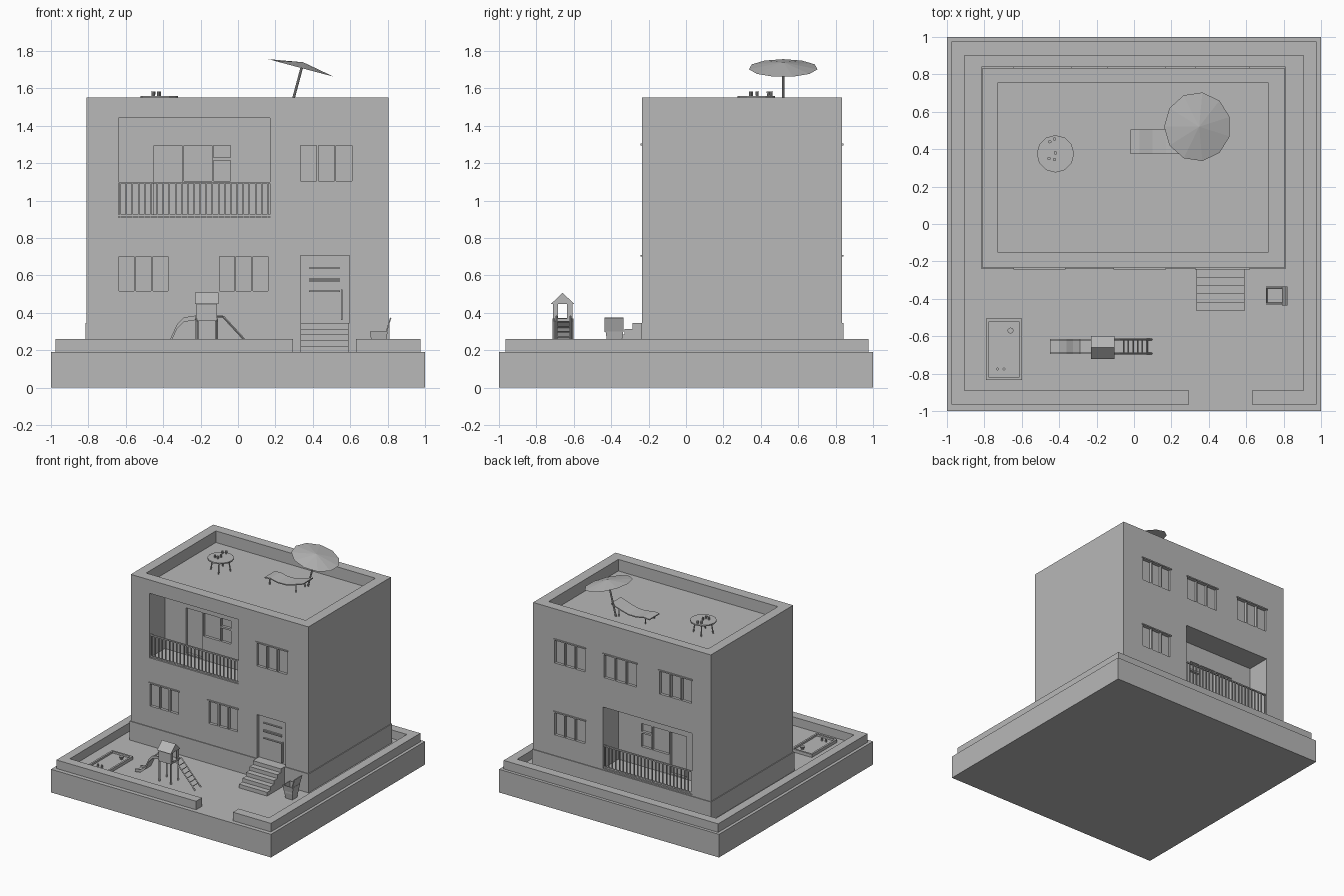
import bpy, bmesh, math
from mathutils import Vector, Matrix

if "Cube" in bpy.data.objects:
    bpy.data.objects.remove(bpy.data.objects["Cube"], do_unlink=True)

grey = bpy.data.materials.new("plaster_grey")
grey.use_nodes = True
colour = (0.48, 0.48, 0.48, 1)
grey.diffuse_color = colour
grey.node_tree.nodes["Principled BSDF"].inputs["Base Color"].default_value = colour


def box(bm, x, y, z):
    """Box from three (low, high) ranges."""
    size = Vector((x[1] - x[0], y[1] - y[0], z[1] - z[0]))
    mid = Vector((sum(x), sum(y), sum(z))) / 2
    m = Matrix.Translation(mid) @ Matrix.Diagonal(size.to_4d())
    return bmesh.ops.create_cube(bm, size=1, matrix=m)["verts"]


def rod(bm, a, b, r, sides=6, r2=None):
    """Cylinder or cone between two points."""
    a, b = Vector(a), Vector(b)
    d = b - a
    m = Matrix.Translation((a + b) / 2) @ d.to_track_quat("Z", "Y").to_matrix().to_4x4()
    bmesh.ops.create_cone(bm, cap_ends=True, segments=sides, radius1=r,
                          radius2=r if r2 is None else r2, depth=d.length, matrix=m)


def prism(bm, points, along):
    """Extrude a flat outline along a vector."""
    face = bm.faces.new([bm.verts.new(p) for p in points])
    out = bmesh.ops.extrude_face_region(bm, geom=[face], use_keep_orig=True)
    moved = [v for v in out["geom"] if isinstance(v, bmesh.types.BMVert)]
    bmesh.ops.translate(bm, verts=moved, vec=along)


def make(name, bm):
    bmesh.ops.recalc_face_normals(bm, faces=bm.faces[:])
    mesh = bpy.data.meshes.new(name)
    bm.to_mesh(mesh)
    bm.free()
    mesh.materials.append(grey)
    obj = bpy.data.objects.new(name, mesh)
    bpy.context.collection.objects.link(obj)
    return obj


def cut(obj, boxes):
    """Subtract boxes and drop the cutter."""
    bm = bmesh.new()
    for b in boxes:
        box(bm, *b)
    cutter = make("cutter", bm)
    cutter.hide_render = True
    mod = obj.modifiers.new("cut", "BOOLEAN")
    mod.operation, mod.solver, mod.object = "DIFFERENCE", "EXACT", cutter
    bpy.context.view_layer.objects.active = obj
    bpy.ops.object.modifier_apply(modifier=mod.name)
    bpy.data.objects.remove(cutter, do_unlink=True)


# Plot and garden wall
GROUND = 0.19
bm = bmesh.new()
box(bm, (-1, 1), (-1, 1), (0, GROUND))
make("plot", bm)
bm = bmesh.new()
outline = [(0.295, -0.89), (0.295, -0.965), (-0.975, -0.965), (-0.975, 0.975), (0.975, 0.975),
           (0.975, -0.965), (0.63, -0.965), (0.63, -0.89), (0.905, -0.89), (0.905, 0.9),
           (-0.905, 0.9), (-0.905, -0.89)]
prism(bm, [(x, y, GROUND) for x, y in outline], (0, 0, 0.07))
make("garden_wall", bm)

# House shell with sunken roof and two balconies
FRONT, BACK, ROOF = -0.235, 0.835, 1.455
bm = bmesh.new()
box(bm, (-0.81, 0.805), (FRONT, BACK), (GROUND, 1.55))
house = make("house", bm)
BAY, DEPTH = (-0.64, 0.17), 0.2
cut(house, [((-0.73, 0.72), (-0.15, 0.755), (ROOF, 2)),
            (BAY, (-1, FRONT + DEPTH), (0.91, 1.44)),
            (BAY, (BACK - DEPTH, 2), (0.355, 0.86))])

# Window panes and door recess
panes, lintels = [], bmesh.new()


def recess(x, z, wall, side, depth=0.022):
    panes.append((x, sorted((wall + side * 0.02, wall - side * depth)), z))


def window(x0, x1, z0, z1, wall, side):
    step = (x1 - x0) / 3
    for i in range(3):
        left = x0 + i * step
        recess((left + 0.005, left + step - 0.005), (z0, z1), wall, side)
    box(lintels, (x0 - 0.005, x1 + 0.005), sorted((wall - side * 0.01, wall + side * 0.008)),
        (z1, z1 + 0.01))


LOW, HIGH = (0.515, 0.7), (1.105, 1.295)
for x0, x1, zs in [(-0.64, -0.37, LOW), (-0.105, 0.165, LOW), (0.33, 0.615, HIGH)]:
    window(x0, x1, *zs, FRONT, -1)
for x0, x1, zs in [(0.33, 0.615, LOW), (0.33, 0.615, HIGH), (-0.14, 0.165, HIGH),
                   (-0.64, -0.34, HIGH)]:
    window(x0, x1, *zs, BACK, 1)
for wall, side, floor, dz in [(FRONT + DEPTH, -1, 0.92, 0), (BACK - DEPTH, 1, 0.365, -0.59)]:
    recess((-0.45, -0.3), (floor, 1.295 + dz), wall, side)
    recess((-0.29, -0.14), (1.105 + dz, 1.295 + dz), wall, side)
    recess((-0.13, -0.04), (1.105 + dz, 1.215 + dz), wall, side)
    recess((-0.13, -0.04), (1.23 + dz, 1.295 + dz), wall, side)
recess((0.335, 0.595), (0.345, 0.705), FRONT, -1, 0.03)
cut(house, panes)
make("lintels", lintels)

# Plinth
bm = bmesh.new()
box(bm, (-0.816, 0.811), (FRONT - 0.006, BACK + 0.006), (GROUND, 0.345))
make("plinth", bm)

# Front door trim
bm = bmesh.new()
for z in (0.64, 0.58, 0.57, 0.515):
    box(bm, (0.38, 0.545), (FRONT + 0.018, FRONT + 0.035), (z - 0.003, z + 0.003))
box(bm, (0.55, 0.558), (FRONT + 0.01, FRONT + 0.035), (0.36, 0.525))
make("door_trim", bm)

# Front steps
bm = bmesh.new()
for i in range(5):
    box(bm, (0.335, 0.59), (-0.285 - i * 0.045, FRONT + 0.01), (GROUND, 0.345 - i * 0.031))
make("front_steps", bm)

# Balcony railings
for name, y, z in [("front_railing", FRONT + 0.012, 0.91), ("back_railing", BACK - 0.012, 0.355)]:
    bm = bmesh.new()
    for h in (0.01, 0.185):
        box(bm, BAY, (y - 0.006, y + 0.006), (z + h - 0.005, z + h + 0.005))
    for i in range(25):
        x = BAY[0] + 0.01 + i * 0.0329
        box(bm, (x - 0.004, x + 0.004), (y - 0.004, y + 0.004), (z, z + 0.185))
    make(name, bm)

# Play tower: legs, platform, cabin and gable roof
bm = bmesh.new()
for x in (-0.22, -0.115):
    for y in (-0.705, -0.61):
        rod(bm, (x, y, GROUND), (x, y, 0.37), 0.008, 4)
box(bm, (-0.225, -0.11), (-0.71, -0.605), (0.355, 0.37))
for y in (-0.708, -0.612):
    box(bm, (-0.222, -0.113), (y - 0.004, y + 0.004), (0.36, 0.45))
for x in (-0.22, -0.115):
    for y in (-0.698, -0.622):
        box(bm, (x - 0.003, x + 0.003), (y - 0.014, y + 0.014), (0.36, 0.45))
prism(bm, [(-0.23, -0.722, 0.447), (-0.23, -0.66, 0.507), (-0.23, -0.598, 0.447)],
      (0.125, 0, 0))
make("play_tower", bm)

# Slide with side rails, and ladder
bm = bmesh.new()
path = [(-0.225, 0.365), (-0.29, 0.355), (-0.325, 0.32), (-0.36, 0.245), (-0.4, 0.212),
        (-0.45, 0.205)]
for y, width, up in [(-0.69, 0.07, 0.006), (-0.695, 0.007, 0.02), (-0.622, 0.007, 0.02)]:
    top = [(x, y, z + up) for x, z in path]
    prism(bm, top + [(x, y, z - 0.004) for x, z in reversed(path)], (0, width, 0))
make("slide", bm)
bm = bmesh.new()
foot, head = Vector((0.095, 0, GROUND)), Vector((-0.08, 0, 0.38))
for y in (-0.692, -0.618):
    side = Vector((0, y, 0))
    rod(bm, foot + side, head + side, 0.006, 4)
    rod(bm, head + side, (-0.115, y, 0.38), 0.006, 4)
for i in range(1, 7):
    p = foot.lerp(head, i / 7)
    rod(bm, p + Vector((0, -0.692, 0)), p + Vector((0, -0.618, 0)), 0.004, 4)
make("ladder", bm)

# Sandbox with bucket and toys
bm = bmesh.new()
for x in (-0.79, -0.615):
    box(bm, (x, x + 0.015), (-0.835, -0.505), (GROUND, 0.215))
for y in (-0.835, -0.52):
    box(bm, (-0.79, -0.6), (y, y + 0.015), (GROUND, 0.215))
box(bm, (-0.78, -0.61), (-0.825, -0.515), (GROUND, 0.2))
rod(bm, (-0.66, -0.57, 0.2), (-0.66, -0.57, 0.225), 0.012, 10, 0.016)
for x in (-0.73, -0.695):
    rod(bm, (x, -0.775, 0.2), (x, -0.775, 0.22), 0.008, 8)
make("sandbox", bm)

# Bin with open lid
bm = bmesh.new()
for v in box(bm, (0.705, 0.8), (-0.43, -0.335), (GROUND, 0.3)):
    if v.co.z < 0.2:
        v.co.x += (0.7525 - v.co.x) * 0.35
        v.co.y += (-0.3825 - v.co.y) * 0.35
rim = max(bm.faces, key=lambda f: f.calc_center_median().z)
bmesh.ops.inset_individual(bm, faces=[rim], thickness=0.01)
hole = bmesh.ops.extrude_discrete_faces(bm, faces=[rim])["faces"][0]
bmesh.ops.translate(bm, verts=hole.verts[:], vec=(0, 0, -0.06))
prism(bm, [(0.79, -0.435, 0.3), (0.797, -0.435, 0.298), (0.82, -0.435, 0.372),
           (0.813, -0.435, 0.374)], (0, 0.1, 0))
make("bin", bm)

# Roof table with cups
bm = bmesh.new()
centre = Vector((-0.42, 0.375, 0))
rod(bm, centre + Vector((0, 0, 1.55)), centre + Vector((0, 0, 1.56)), 0.1, 12)
for i in range(4):
    d = Vector((math.cos(i * math.pi / 2 + 0.4), math.sin(i * math.pi / 2 + 0.4), 0))
    rod(bm, centre + d * 0.075 + Vector((0, 0, ROOF)), centre + d * 0.06 + Vector((0, 0, 1.55)),
        0.005)
for x, y in [(-0.45, 0.44), (-0.425, 0.455), (-0.42, 0.38), (-0.455, 0.35), (-0.425, 0.345)]:
    rod(bm, (x, y, 1.56), (x, y, 1.582), 0.007, 8, 0.009)
make("roof_table", bm)

# Lounger
bm = bmesh.new()
path = [(-0.02, 1.505), (0.03, 1.51), (0.1, 1.496), (0.17, 1.497), (0.24, 1.515), (0.33, 1.545)]
prism(bm, [(x, 0.375, z) for x, z in path] + [(x, 0.375, z - 0.008) for x, z in reversed(path)],
      (0, 0.13, 0))
for y in (0.382, 0.498):
    for x, z in ((0.02, 1.505), (0.26, 1.518)):
        rod(bm, (x, y, ROOF), (x, y, z), 0.005)
make("lounger", bm)

# Tilted parasol
bm = bmesh.new()
lean = Vector((math.sin(math.radians(15)), 0, math.cos(math.radians(15))))
hub = Vector((0.34, 0.52, 1.708))
rod(bm, hub - lean * 0.26, hub, 0.007, 8)
rod(bm, hub, hub + lean * 0.032, 0.185, 11, 0.002)
make("parasol", bm)
